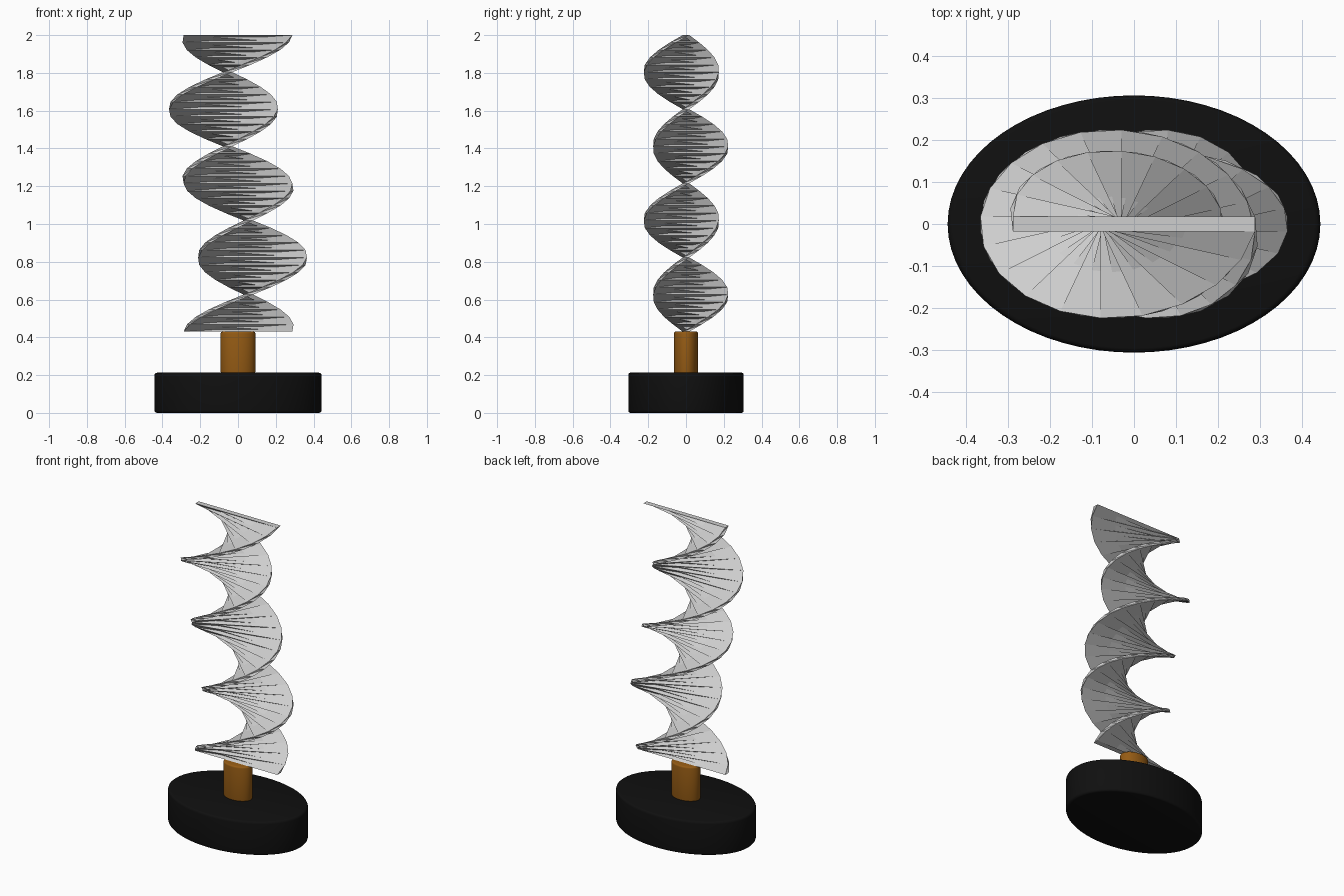
import bpy, bmesh, math

if "Cube" in bpy.data.objects:
    bpy.data.objects.remove(bpy.data.objects["Cube"], do_unlink=True)

SQUASH = 0.69          # everything is flattened front to back
BASE_TOP, STEM_TOP, TOP = 0.213, 0.43, 2.0


def material(name, rgb):
    m = bpy.data.materials.new(name)
    m.use_nodes = True
    m.diffuse_color = (*rgb, 1)
    m.node_tree.nodes["Principled BSDF"].inputs["Base Color"].default_value = (*rgb, 1)
    return m


black = material("black", (0.005, 0.005, 0.005))
bronze = material("bronze", (0.30, 0.105, 0.007))
silver = material("silver grey", (0.62, 0.62, 0.62))


def add_object(name, bm, mat):
    bmesh.ops.recalc_face_normals(bm, faces=bm.faces)
    mesh = bpy.data.meshes.new(name)
    bm.to_mesh(mesh)
    bm.free()
    mesh.materials.append(mat)
    ob = bpy.data.objects.new(name, mesh)
    bpy.context.collection.objects.link(ob)
    return ob


def oval_cylinder(name, radius, z0, z1, bevel, mat):
    """Upright elliptical cylinder with softened rims."""
    bm = bmesh.new()
    bmesh.ops.create_cone(bm, cap_ends=True, segments=64, radius1=radius,
                          radius2=radius, depth=z1 - z0)
    rims = [e for e in bm.edges if abs(e.verts[0].co.z - e.verts[1].co.z) < 1e-5]
    bmesh.ops.bevel(bm, geom=rims, offset=bevel, segments=3, profile=0.5, affect='EDGES')
    for v in bm.verts:
        v.co.y *= SQUASH
        v.co.z += (z0 + z1) / 2
    ob = add_object(name, bm, mat)
    bpy.ops.object.select_all(action='DESELECT')
    ob.select_set(True)
    bpy.context.view_layer.objects.active = ob
    bpy.ops.object.shade_smooth_by_angle(angle=math.radians(40))


# Plinth and short stem
oval_cylinder("base", 0.443, 0.0, BASE_TOP, 0.015, black)
oval_cylinder("stem", 0.092, BASE_TOP - 0.005, STEM_TOP, 0.01, bronze)

# Twisted blade: a flat bar making two full turns while its axis sways
STEPS, HALF_W, HALF_T = 40, 0.288, 0.025
section = [(-HALF_W, -HALF_T), (HALF_W, -HALF_T), (HALF_W, HALF_T), (-HALF_W, HALF_T)]
bm = bmesh.new()
rings = []
for i in range(STEPS + 1):
    t = i / STEPS
    a = 4 * math.pi * t
    cx, cy = 0.077 * math.sin(2 * math.pi * t), 0.025 * math.sin(a)
    z = STEM_TOP + (TOP - STEM_TOP) * t
    rings.append([bm.verts.new((cx + x * math.cos(a) - y * math.sin(a),
                                cy + SQUASH * (x * math.sin(a) + y * math.cos(a)), z))
                  for x, y in section])
for lo, hi in zip(rings, rings[1:]):
    for j in range(4):
        k = (j + 1) % 4
        bm.faces.new((lo[j], lo[k], hi[k]))
        bm.faces.new((lo[j], hi[k], hi[j]))
bm.faces.new(rings[0][::-1])
bm.faces.new(rings[-1])
add_object("twisted_blade", bm, silver)
